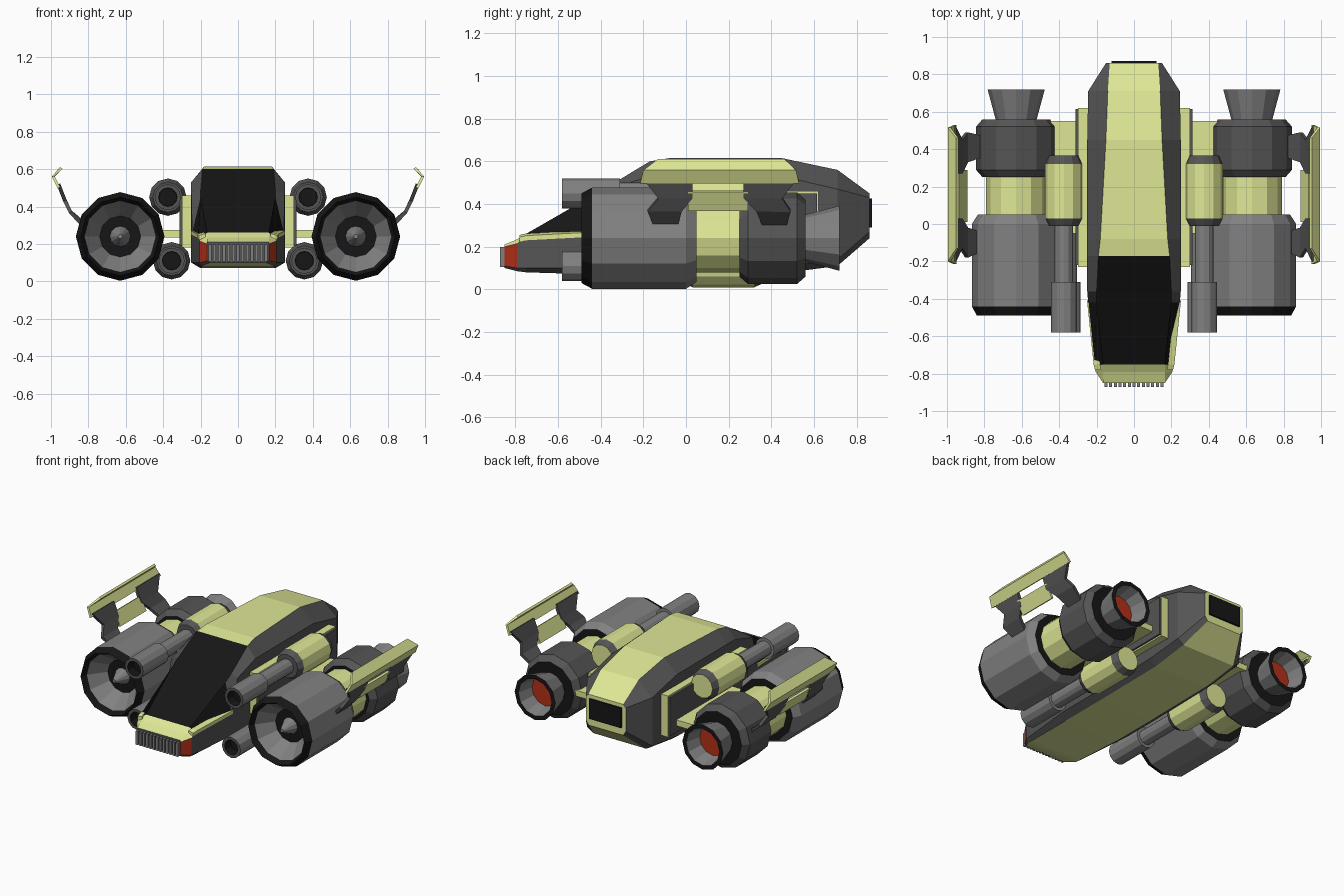
import bpy, bmesh
from math import sin, cos, pi

if "Cube" in bpy.data.objects:
    bpy.data.objects.remove(bpy.data.objects["Cube"])

COL = {'Y': (0.74, 0.80, 0.30), 'D': (0.09, 0.09, 0.09), 'B': (0.008, 0.008, 0.008),
       'G': (0.22, 0.22, 0.22), 'R': (0.45, 0.03, 0.01)}
NAMES = {'Y': 'yellow', 'D': 'dark_grey', 'B': 'black', 'G': 'grey', 'R': 'red'}
KEYS = list(COL)
MATS = []
for k in KEYS:
    m = bpy.data.materials.new(NAMES[k])
    m.diffuse_color = (*COL[k], 1)
    m.use_nodes = True
    m.node_tree.nodes["Principled BSDF"].inputs["Base Color"].default_value = m.diffuse_color
    MATS.append(m)


def finish(name, bm, normals=True):
    if normals:
        bmesh.ops.recalc_face_normals(bm, faces=bm.faces)
    me = bpy.data.meshes.new(name)
    bm.to_mesh(me)
    for m in MATS:
        me.materials.append(m)
    ob = bpy.data.objects.new(name, me)
    bpy.context.collection.objects.link(ob)
    return ob


def loft(name, rings, color, caps='DD'):
    """Skin closed rings; color(station, strip) gives a colour key."""
    bm = bmesh.new()
    vs = [[bm.verts.new(p) for p in r] for r in rings]
    n = len(vs[0])
    for i in range(len(vs) - 1):
        for j in range(n):
            k = (j + 1) % n
            f = bm.faces.new((vs[i][j], vs[i][k], vs[i + 1][k], vs[i + 1][j]))
            f.material_index = KEYS.index(color(i, j))
    for r, c in ((vs[0], caps[0]), (vs[-1], caps[1])):
        bm.faces.new(r).material_index = KEYS.index(c)
    return finish(name, bm)


def lathe(name, x, z, profile, colors, n=12):
    """Turn (radius, y) points around an axis along y; small end radii close it."""
    rings = [[(x + r * sin(2 * pi * j / n), y, z + r * cos(2 * pi * j / n)) for j in range(n)]
             for r, y in profile]
    return loft(name, rings, lambda i, j: colors[i], colors[0] + colors[-1])


def box(name, x, y, z, c):
    ring = lambda yy: [(x[0], yy, z[0]), (x[1], yy, z[0]), (x[1], yy, z[1]), (x[0], yy, z[1])]
    return loft(name, [ring(y[0]), ring(y[1])], lambda i, j: c, c + c)


def plate(name, s, rows, c, thick):
    """Bent plate from rows of (x, z, y_start, y_end)."""
    bm = bmesh.new()
    vs = [[bm.verts.new((s * x, y, z)) for y in (a, b)] for x, z, a, b in rows]
    for p, q in zip(vs, vs[1:]):
        bm.faces.new((p[0], p[1], q[1], q[0])).material_index = KEYS.index(c)
    ob = finish(name, bm)
    mod = ob.modifiers.new('thickness', 'SOLIDIFY')
    mod.thickness = thick
    mod.offset = 0
    return ob


# Fuselage stations: y, top half-width, top z, side half-width, shoulder z, low z, bottom half-width, bottom z
ST = [(-.85, .165, .21, .165, .20, .11, .15, .10),
      (-.79, .165, .235, .205, .215, .10, .19, .085),
      (-.75, .165, .26, .212, .24, .10, .19, .08),
      (-.42, .20, .45, .245, .26, .10, .20, .07),
      (-.36, .20, .485, .25, .47, .10, .20, .07),
      (-.17, .19, .60, .25, .53, .10, .20, .07),
      (-.08, .18, .615, .25, .53, .10, .20, .07),
      (.45, .15, .615, .25, .53, .11, .20, .075),
      (.71, .14, .56, .245, .47, .14, .20, .11),
      (.86, .13, .45, .15, .43, .27, .13, .24)]


def body_color(i, j):
    if j == 7:
        return 'B' if 2 <= i <= 4 else 'Y'
    if j in (0, 6):
        return 'Y' if i < 2 else 'B' if i == 2 else 'D'
    if j in (1, 5):
        return 'R' if i == 0 else 'D'
    return 'Y' if j == 3 else 'D'


rings = []
for y, wt, zt, ws, zs, zl, wb, zb in ST:
    half = [(wt, zt), (ws, zs), (ws, zl), (wb, zb)]
    rings.append([(a, y, b) for a, b in half] + [(-a, y, b) for a, b in reversed(half)])
loft('fuselage', rings, body_color, 'DY')

# Rear panel and nose grille
box('rear_panel', (-.12, .12), (.85, .872), (.29, .425), 'B')
for i in range(13):
    x = -.15 + i * .025
    box('grille_bar', (x - .008, x + .008), (-.872, -.84), (.105, .198), 'G')

for s in (-1, 1):
    # Cockpit sill
    sill = lambda w, y, z: [(s * (w - .03), y, z - .012), (s * (w + .004), y, z - .012),
                            (s * (w + .004), y, z + .01), (s * (w - .03), y, z + .02)]
    loft('cockpit_sill', [sill(.205, -.78, .235), sill(.212, -.75, .242), sill(.247, -.41, .26)],
         lambda i, j: 'Y', 'YY')

    # Side pylon and wing to the engine
    box('side_pylon', sorted((s * .23, s * .30)), (-.23, .62), (.18, .46), 'Y')
    box('pylon_skin', sorted((s * .295, s * .312)), (-.22, .615), (.19, .45), 'D')
    box('wing', sorted((s * .30, s * .50)), (-.05, .55), (.235, .275), 'Y')

    # Main engine with intake, waist band and nozzle
    lathe('main_engine', s * .63, .24,
          [(.012, -.43), (.055, -.34), (.11, -.34), (.19, -.45), (.21, -.49), (.237, -.44),
           (.237, .0), (.205, .05), (.16, .05), (.16, .25), (.18, .25), (.215, .29),
           (.215, .52), (.18, .56), (.11, .56), (.153, .72), (.125, .72), (.10, .61), (.005, .61)],
          'GBGBBGGBYBDDDBGBGR')

    # Gun pods above and below the wing
    for name, x, z in (('upper_gun', .375, .45), ('lower_gun', .355, .11)):
        lathe(name, s * x, z,
              [(.005, -.52), (.048, -.52), (.05, -.58), (.07, -.58), (.07, -.31), (.05, -.31),
               (.05, -.01), (.08, -.01), (.10, .03), (.10, .32), (.08, .365), (.005, .365)],
              'BBDGGGDDYDY')

    # Outboard fin: rail, two struts and a lower plate
    plate('fin_rail', s, [(.957, .50, -.215, .53), (.988, .56, -.20, .515), (.945, .607, -.13, .46)],
          'Y', .015)
    plate('fin_front_strut', s, [(.83, .30, -.15, -.04), (.895, .37, -.18, -.02),
                                 (.925, .43, -.13, .03), (.96, .52, -.20, .03)], 'D', .02)
    plate('fin_rear_strut', s, [(.81, .30, .36, .47), (.895, .37, .33, .49),
                                (.925, .43, .27, .45), (.96, .52, .27, .52)], 'D', .02)
    plate('fin_lower_plate', s, [(.897, .37, .01, .29), (.94, .46, .01, .29)], 'Y', .015)
